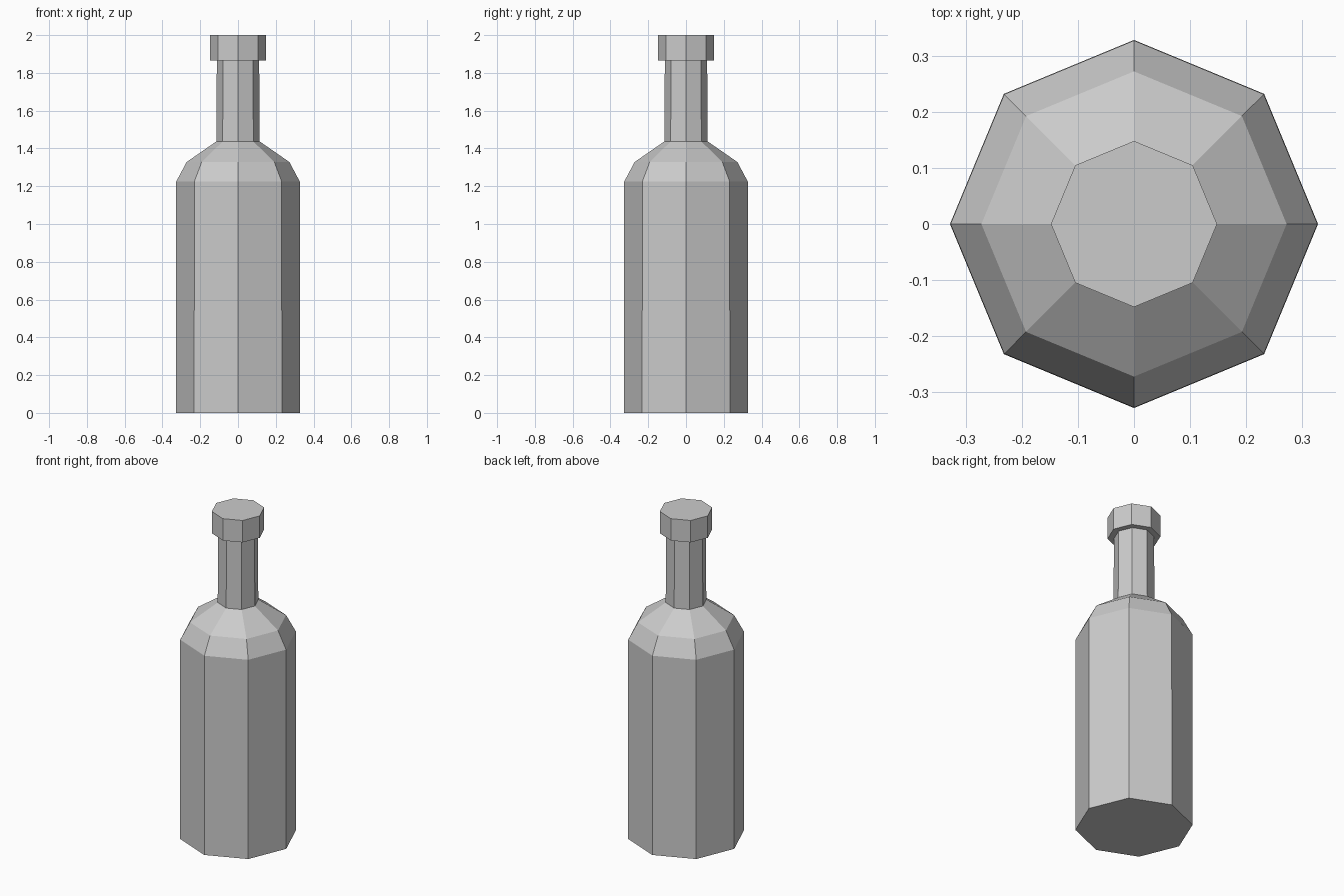
import bpy, bmesh, math

if "Cube" in bpy.data.objects:
    bpy.data.objects.remove(bpy.data.objects["Cube"])

SIDES = 8


def lathe(name, profile):
    """Closed flat-faced solid from (radius, height) points, bottom to top."""
    bm = bmesh.new()
    rings = []
    for r, z in profile:
        rings.append([bm.verts.new((r * math.cos(2 * math.pi * i / SIDES),
                                    r * math.sin(2 * math.pi * i / SIDES), z))
                      for i in range(SIDES)])
    for low, high in zip(rings, rings[1:]):
        for i in range(SIDES):
            j = (i + 1) % SIDES
            bm.faces.new((low[i], low[j], high[j], high[i]))
    bm.faces.new(rings[0][::-1])
    bm.faces.new(rings[-1])
    mesh = bpy.data.meshes.new(name)
    bm.to_mesh(mesh)
    bm.free()
    obj = bpy.data.objects.new(name, mesh)
    bpy.context.collection.objects.link(obj)
    return obj


# Bottle: body, two-step shoulder, neck and wide lip in one skin
lathe("bottle", [
    (0.328, 0.0), (0.327, 1.225),      # body
    (0.272, 1.328), (0.115, 1.437),    # shoulder
    (0.112, 1.865),                    # neck
    (0.148, 1.865), (0.148, 2.0),      # lip
])
